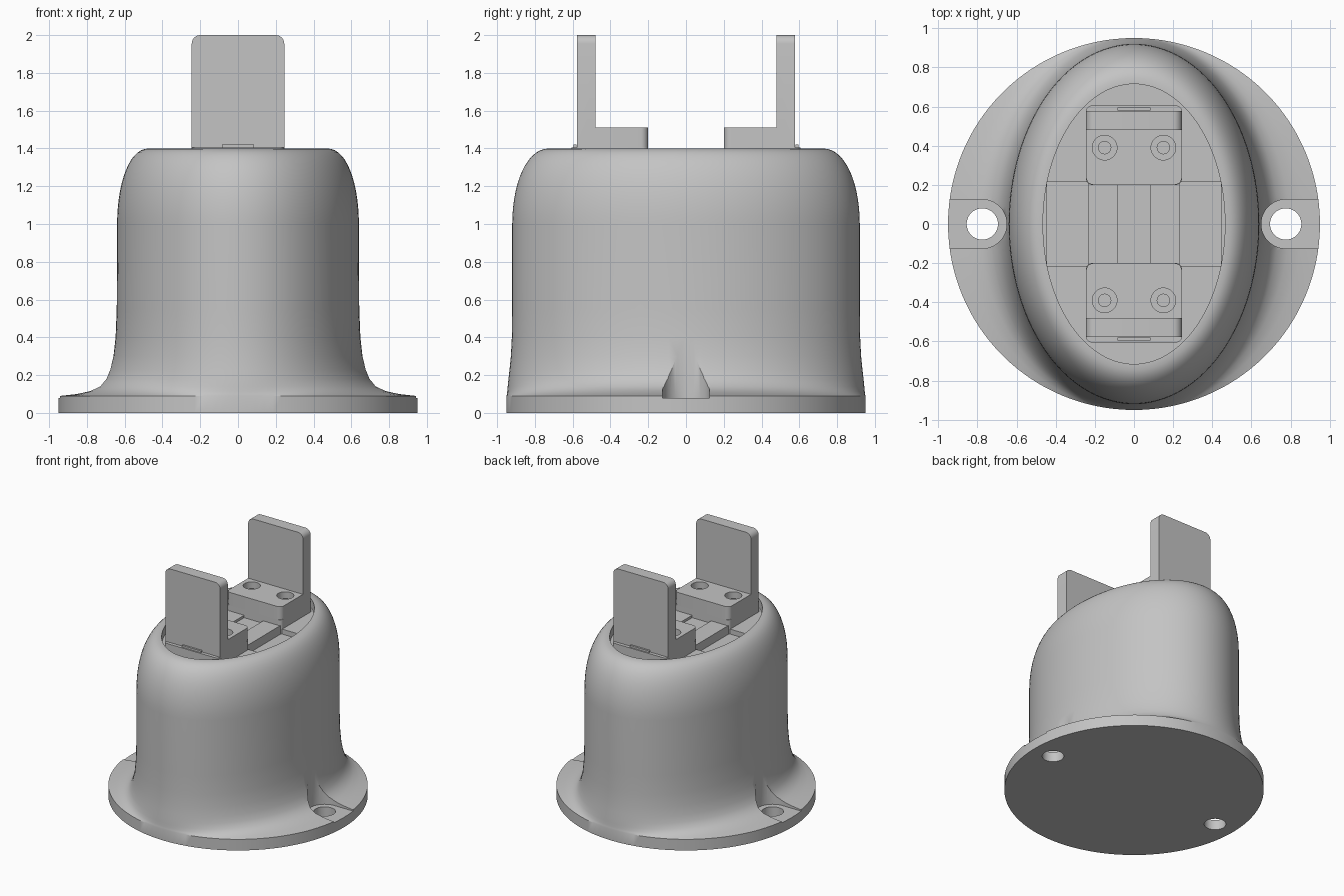
import bpy, bmesh, math
from mathutils import Matrix

cube = bpy.data.objects.get("Cube")
if cube:
    bpy.data.objects.remove(cube, do_unlink=True)

grey = bpy.data.materials.new("plain grey")
grey.use_nodes = True
COLOUR = (0.55, 0.55, 0.55, 1)
grey.diffuse_color = COLOUR
grey.node_tree.nodes["Principled BSDF"].inputs["Base Color"].default_value = COLOUR


def add_object(name, bm):
    bmesh.ops.recalc_face_normals(bm, faces=bm.faces)
    mesh = bpy.data.meshes.new(name)
    bm.to_mesh(mesh)
    bm.free()
    mesh.materials.append(grey)
    ob = bpy.data.objects.new(name, mesh)
    bpy.context.collection.objects.link(ob)
    return ob


def finish(ob):
    bpy.ops.object.select_all(action="DESELECT")
    ob.select_set(True)
    bpy.context.view_layer.objects.active = ob
    bpy.ops.object.shade_smooth_by_angle(angle=math.radians(32))


def loft(name, rings, segments=128):
    """Skin a stack of (x radius, y radius, z) ellipses and cap both ends."""
    bm = bmesh.new()
    loops = []
    for rx, ry, z in rings:
        angles = [2 * math.pi * i / segments for i in range(segments)]
        loops.append([bm.verts.new((rx * math.cos(a), ry * math.sin(a), z)) for a in angles])
    for low, high in zip(loops, loops[1:]):
        for i in range(segments):
            j = (i + 1) % segments
            bm.faces.new((low[i], low[j], high[j], high[i]))
    bm.faces.new(loops[0])
    bm.faces.new(loops[-1])
    return add_object(name, bm)


def box(name, x0, x1, y0, y1, z0, z1, round_axis=None, radius=0.04, pick=lambda c: True):
    """Box whose edges along round_axis are rounded where pick(edge centre) holds."""
    bm = bmesh.new()
    bmesh.ops.create_cube(bm, size=1)
    for v in bm.verts:
        v.co.x = (x0 + x1) / 2 + v.co.x * (x1 - x0)
        v.co.y = (y0 + y1) / 2 + v.co.y * (y1 - y0)
        v.co.z = (z0 + z1) / 2 + v.co.z * (z1 - z0)
    if round_axis is not None:
        edges = []
        for e in bm.edges:
            a, b = e.verts
            if abs((a.co - b.co).normalized()[round_axis]) > 0.9 and pick((a.co + b.co) / 2):
                edges.append(e)
        bmesh.ops.bevel(bm, geom=edges, offset=radius, segments=6, profile=0.5, affect="EDGES")
    return add_object(name, bm)


def cylinder(name, x, y, z0, z1, r):
    bm = bmesh.new()
    bmesh.ops.create_cone(bm, cap_ends=True, segments=40, radius1=r, radius2=r, depth=z1 - z0,
                          matrix=Matrix.Translation((x, y, (z0 + z1) / 2)))
    return add_object(name, bm)


def boolean(ob, tool, operation="DIFFERENCE"):
    mod = ob.modifiers.new("cut", "BOOLEAN")
    mod.operation = operation
    mod.solver = "EXACT"
    mod.object = tool
    bpy.ops.object.select_all(action="DESELECT")
    ob.select_set(True)
    bpy.context.view_layer.objects.active = ob
    bpy.ops.object.modifier_apply(modifier=mod.name)
    bpy.data.objects.remove(tool, do_unlink=True)


# Housing: round flange blending into an oval body with a shallow recess on top
RIM_Z, FLOOR_Z = 1.4, 1.33
rings = [(0.95, 0.95, 0), (0.95, 0.95, 0.09), (0.86, 0.948, 0.1), (0.79, 0.946, 0.115),
         (0.735, 0.944, 0.14), (0.7, 0.94, 0.18), (0.678, 0.934, 0.23), (0.66, 0.927, 0.3),
         (0.648, 0.922, 0.4), (0.642, 0.92, 0.55), (0.64, 0.92, 1.0)]
STEPS = 14
for i in range(1, STEPS + 1):
    a = math.pi / 2 * i / STEPS
    shrink = 1 - math.cos(a) ** 0.9
    rings.append((0.64 - 0.17 * shrink, 0.92 - 0.2 * shrink, 1.0 + 0.4 * math.sin(a)))
rings += [(0.465, 0.715, RIM_Z), (0.465, 0.715, FLOOR_Z)]
housing = loft("housing", rings)

# Mounting pockets and screw holes on both sides
for s in (-1, 1):
    boolean(housing, cylinder("pocket_end_cutter", s * 0.775, 0, 0.08, 0.7, 0.125))
    xs = sorted((s * 0.775, s * 1.2))
    boolean(housing, box("pocket_cutter", *xs, -0.125, 0.125, 0.08, 0.7))
    boolean(housing, cylinder("mount_hole_cutter", s * 0.775, 0, -0.1, 0.3, 0.08))

# Lowered cross band in the recess floor
boolean(housing, box("band_cutter", -0.445, 0.445, -0.215, 0.215, 1.29, 1.37))
finish(housing)

# Slide rail running between the jaws
box("slide_rail", -0.235, 0.235, -0.59, 0.59, 1.28, 1.34)
for s in (-1, 1):
    xs = sorted((s * 0.085, s * 0.235))
    box("rail_guide", *xs, -0.3, 0.3, 1.3, 1.36)

# Jaws: carriage, foot with two counterbored screws, upright plate
for s, side in ((-1, "front"), (1, "back")):
    def span(a, b):
        return sorted((s * a, s * b))

    box(side + "_carriage", -0.245, 0.245, *span(0.2, 0.605), 1.29, 1.405,
        2, 0.03)
    box(side + "_carriage_stop", -0.085, 0.085, *span(0.58, 0.595), 1.4, 1.42)

    foot = box(side + "_jaw", -0.245, 0.245, *span(0.2, 0.53), 1.4, 1.51,
               2, 0.04, lambda c: abs(c.y) < 0.3)
    plate = box("upright", -0.245, 0.245, *span(0.48, 0.578), 1.4, 2.0,
                1, 0.045, lambda c: c.z > 1.9)
    boolean(foot, plate, "UNION")
    for x in (-0.15, 0.15):
        boolean(foot, cylinder("counterbore_cutter", x, s * 0.39, 1.45, 1.6, 0.063))
        screw = cylinder(side + "_jaw_screw", x, s * 0.39, 1.44, 1.47, 0.034)
        finish(screw)
    finish(foot)
